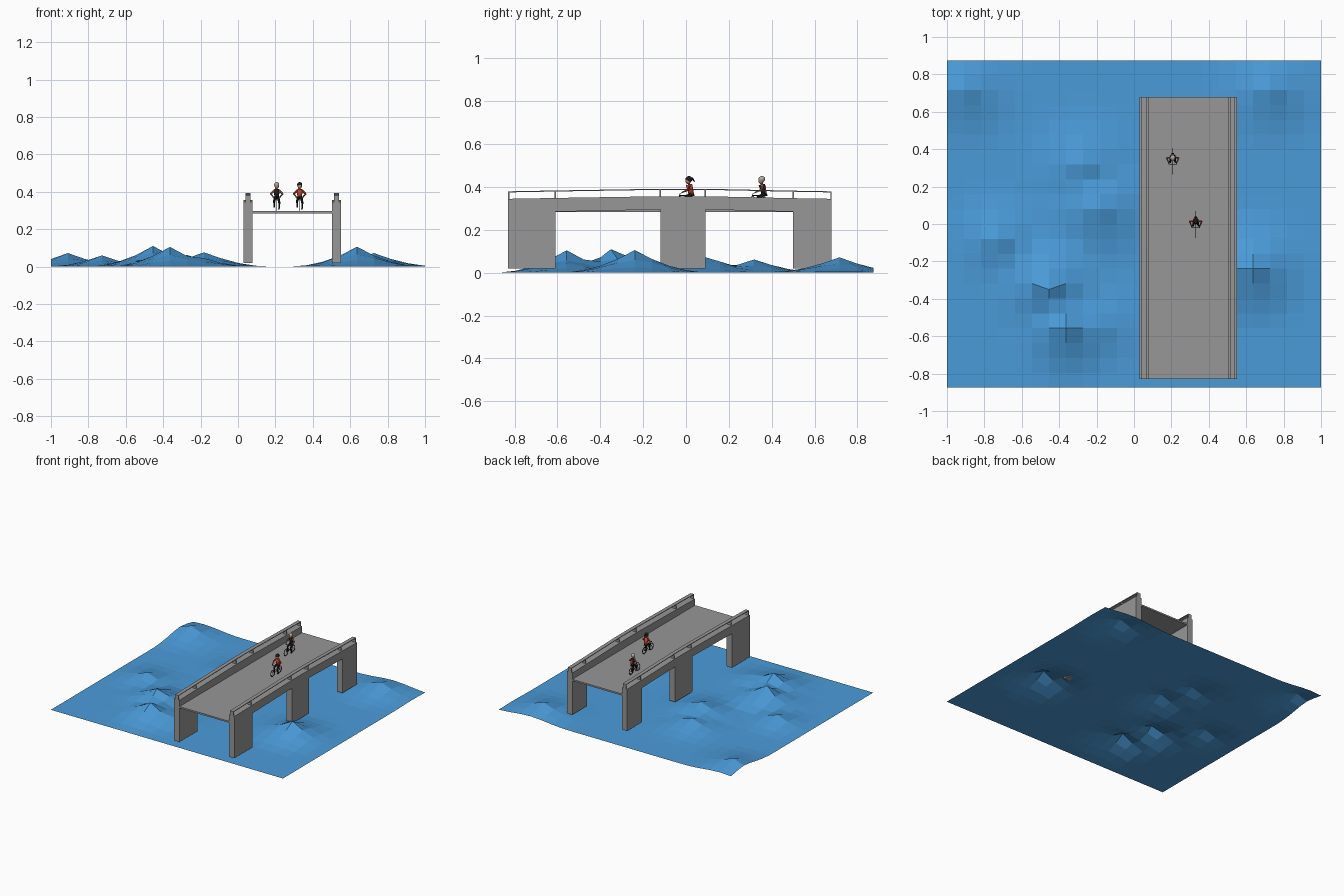
import bpy, bmesh, math
from mathutils import Vector

if "Cube" in bpy.data.objects:
    bpy.data.objects.remove(bpy.data.objects["Cube"])


def mat(name, r, g, b):
    m = bpy.data.materials.new(name)
    m.diffuse_color = (r, g, b, 1)
    m.use_nodes = True
    m.node_tree.nodes["Principled BSDF"].inputs["Base Color"].default_value = m.diffuse_color
    return m


BLUE = mat("water_blue", 0.07, 0.33, 0.70)
GREY = mat("concrete_grey", 0.31, 0.31, 0.31)
BLACK = mat("black", 0.012, 0.012, 0.014)
RED = mat("red", 0.55, 0.06, 0.03)
SKIN = mat("skin", 0.50, 0.22, 0.13)
PALE = mat("pale_grey", 0.42, 0.42, 0.42)


def finish(bm, name, m, smooth=False):
    bmesh.ops.recalc_face_normals(bm, faces=bm.faces)
    for f in bm.faces:
        f.smooth = smooth
    me = bpy.data.meshes.new(name)
    bm.to_mesh(me)
    bm.free()
    ob = bpy.data.objects.new(name, me)
    me.materials.append(m)
    bpy.context.collection.objects.link(ob)
    return ob


def add_box(bm, x0, x1, y0, y1, z0, z1):
    r = bmesh.ops.create_cube(bm, size=1)
    for v in r["verts"]:
        v.co = Vector(((x0 + x1) / 2 + v.co.x * (x1 - x0),
                       (y0 + y1) / 2 + v.co.y * (y1 - y0),
                       (z0 + z1) / 2 + v.co.z * (z1 - z0)))


def add_rod(bm, a, b, r0, r1=None, sides=6):
    a, b = Vector(a), Vector(b)
    d = b - a
    r = bmesh.ops.create_cone(bm, cap_ends=True, segments=sides, radius1=r0,
                              radius2=r0 if r1 is None else r1, depth=d.length)
    q = d.to_track_quat('Z', 'Y')
    for v in r["verts"]:
        v.co = q @ v.co + (a + b) / 2


def add_ball(bm, c, s, seg=10):
    r = bmesh.ops.create_uvsphere(bm, u_segments=seg, v_segments=7, radius=1)
    for v in r["verts"]:
        v.co = Vector(c) + Vector((v.co.x * s[0], v.co.y * s[1], v.co.z * s[2]))


def add_ring(bm, c, R, r, seg=16, sec=5):
    # wheel tyre around the x axis
    rings = []
    for i in range(seg):
        a = 2 * math.pi * i / seg
        ring = []
        for j in range(sec):
            b = 2 * math.pi * j / sec
            k = R + r * math.cos(b)
            ring.append(bm.verts.new((c[0] + r * math.sin(b), c[1] + k * math.cos(a), c[2] + k * math.sin(a))))
        rings.append(ring)
    for i in range(seg):
        p, q = rings[i], rings[(i + 1) % seg]
        for j in range(sec):
            k = (j + 1) % sec
            bm.faces.new((p[j], p[k], q[k], q[j]))


# water: faceted sheet with peaked waves (x, y, height, reach)
WAVES = [(-0.909, 0.716, 0.072, 0.36), (-0.727, -0.08, 0.06, 0.30),
         (-0.4545, -0.33, 0.11, 0.36), (-0.364, -0.557, 0.105, 0.34),
         (-0.182, 0.09, 0.08, 0.36), (-0.273, 0.318, 0.062, 0.34),
         (-0.21, -0.55, 0.055, 0.30), (0.636, -0.239, 0.106, 0.36),
         (0.727, 0.716, 0.072, 0.36)]
N = 22
bm = bmesh.new()
grid = []
for i in range(N + 1):
    col = []
    for j in range(N + 1):
        x, y = -1 + 2 * i / N, -0.875 + 1.75 * j / N
        z = max(h * max(0, 1 - math.hypot(x - a, y - b) / r) ** 2 for a, b, h, r in WAVES)
        if (i, j) == (6, 7):   # leaning crest
            y, z = -0.35, 0.11
        col.append(bm.verts.new((x, y, z)))
    grid.append(col)
for i in range(N):
    for j in range(N):
        bm.faces.new((grid[i][j], grid[i + 1][j], grid[i + 1][j + 1], grid[i][j + 1]))
water = finish(bm, "water", BLUE)
if water.data.polygons[0].normal.z < 0:
    water.data.flip_normals()

# bridge side walls with three legs, gently arched
PROFILE = [(-0.83, 0.02), (-0.61, 0.02), (-0.61, 0.285), (-0.12, 0.295), (-0.12, 0.02),
           (0.09, 0.02), (0.09, 0.295), (0.50, 0.285), (0.50, 0.02), (0.68, 0.02),
           (0.68, 0.345), (0.50, 0.348), (0.09, 0.357), (-0.12, 0.357), (-0.61, 0.349), (-0.83, 0.345)]
TOP = [(-0.83, 0.345), (-0.61, 0.349), (-0.12, 0.357), (0.09, 0.357), (0.50, 0.348), (0.68, 0.345)]
for side, x0, x1 in (("left", 0.03, 0.077), ("right", 0.503, 0.55)):
    bm = bmesh.new()
    f = bm.faces.new([bm.verts.new((x0, y, z)) for y, z in PROFILE])
    r = bmesh.ops.extrude_face_region(bm, geom=[f])
    for v in r["geom"]:
        if isinstance(v, bmesh.types.BMVert):
            v.co.x = x1
    finish(bm, side + "_wall_and_legs", GREY)

    # railing: thin posts carrying a thin top plate
    bm = bmesh.new()
    a, b = x0 + 0.009, x1 - 0.009
    for y, z in TOP:
        y = min(max(y, -0.827), 0.677)
        add_box(bm, a, b, y - 0.003, y + 0.003, z - 0.003, z + 0.032)
    for (ya, za), (yb, zb) in zip(TOP, TOP[1:]):
        vs = [bm.verts.new((x, y, z + dz)) for y, z in ((ya, za), (yb, zb))
              for x in (a, b) for dz in (0.030, 0.035)]
        for q in ((0, 1, 3, 2), (4, 6, 7, 5), (0, 4, 5, 1), (2, 3, 7, 6), (1, 5, 7, 3), (0, 2, 6, 4)):
            bm.faces.new([vs[k] for k in q])
    finish(bm, side + "_railing", GREY)

# road deck
bm = bmesh.new()
add_box(bm, 0.075, 0.505, -0.83, 0.68, 0.284, 0.296)
finish(bm, "deck", GREY)


def cyclist(tag, X, Y, shirt, arm, cap):
    def P(x, y, z):
        return (X + x, Y + y, z)
    rear, front = P(0, 0.03, 0.323), P(0, -0.055, 0.323)
    # tyres and spokes
    bm = bmesh.new()
    for c in (rear, front):
        add_ring(bm, c, 0.024, 0.0025)
        for k in range(4):
            d = Vector((0, math.cos(k * math.pi / 4), math.sin(k * math.pi / 4))) * 0.023
            add_rod(bm, Vector(c) - d, Vector(c) + d, 0.0005, sides=3)
    finish(bm, tag + "_bike_wheels", BLACK)
    # frame, fork, handlebar, saddle
    bm = bmesh.new()
    crank, seat, head = P(0, -0.006, 0.32), P(0, 0.016, 0.36), P(0, -0.04, 0.36)
    for a, b in ((rear, crank), (crank, seat), (seat, rear), (crank, head), (seat, head),
                 (head, front), (head, P(0, -0.036, 0.372)),
                 (P(-0.022, -0.03, 0.372), P(0.022, -0.03, 0.372))):
        add_rod(bm, a, b, 0.002, sides=5)
    add_box(bm, X - 0.006, X + 0.006, Y + 0.004, Y + 0.03, 0.359, 0.365)
    finish(bm, tag + "_bike_frame", BLACK)
    # trousers and shoes
    bm = bmesh.new()
    for s, kz, fz, fy in ((-1, 0.350, 0.318, -0.012), (1, 0.342, 0.307, -0.002)):
        knee, foot = P(s * 0.014, -0.018, kz), P(s * 0.012, fy, fz)
        add_rod(bm, P(s * 0.008, 0.014, 0.368), knee, 0.008, 0.006)
        add_rod(bm, knee, foot, 0.006, 0.004)
        add_box(bm, foot[0] - 0.004, foot[0] + 0.004, foot[1] - 0.012, foot[1] + 0.004, fz - 0.003, fz + 0.003)
    finish(bm, tag + "_legs", BLACK)
    # torso
    bm = bmesh.new()
    add_rod(bm, P(0, 0.016, 0.363), P(0, 0.004, 0.412), 0.012, 0.015, 8)
    finish(bm, tag + "_torso", shirt, True)
    # arms
    bm = bmesh.new()
    for s in (-1, 1):
        elbow = P(s * 0.032, 0.004, 0.389)
        add_rod(bm, P(s * 0.012, 0.005, 0.408), elbow, 0.006, 0.005)
        add_rod(bm, elbow, P(s * 0.019, -0.03, 0.374), 0.005, 0.003)
    finish(bm, tag + "_arms", arm)
    # head and neck
    bm = bmesh.new()
    add_rod(bm, P(0, 0.004, 0.408), P(0, 0.003, 0.424), 0.005)
    add_ball(bm, P(0, 0.0, 0.429), (0.012, 0.013, 0.015))
    finish(bm, tag + "_head", SKIN, True)
    # hair or helmet
    bm = bmesh.new()
    add_ball(bm, P(0, 0.004, 0.437), (0.0145, 0.016, 0.0145))
    if cap is BLACK:
        add_rod(bm, P(0, 0.016, 0.443), P(0, 0.031, 0.425), 0.006, 0.002)
    finish(bm, tag + "_headwear", cap, True)


cyclist("red_cyclist", 0.33, 0.01, RED, RED, BLACK)
cyclist("grey_cyclist", 0.207, 0.35, BLACK, SKIN, PALE)

# backpack on the second cyclist
bm = bmesh.new()
add_box(bm, 0.197, 0.217, 0.362, 0.374, 0.372, 0.408)
finish(bm, "backpack", RED)
